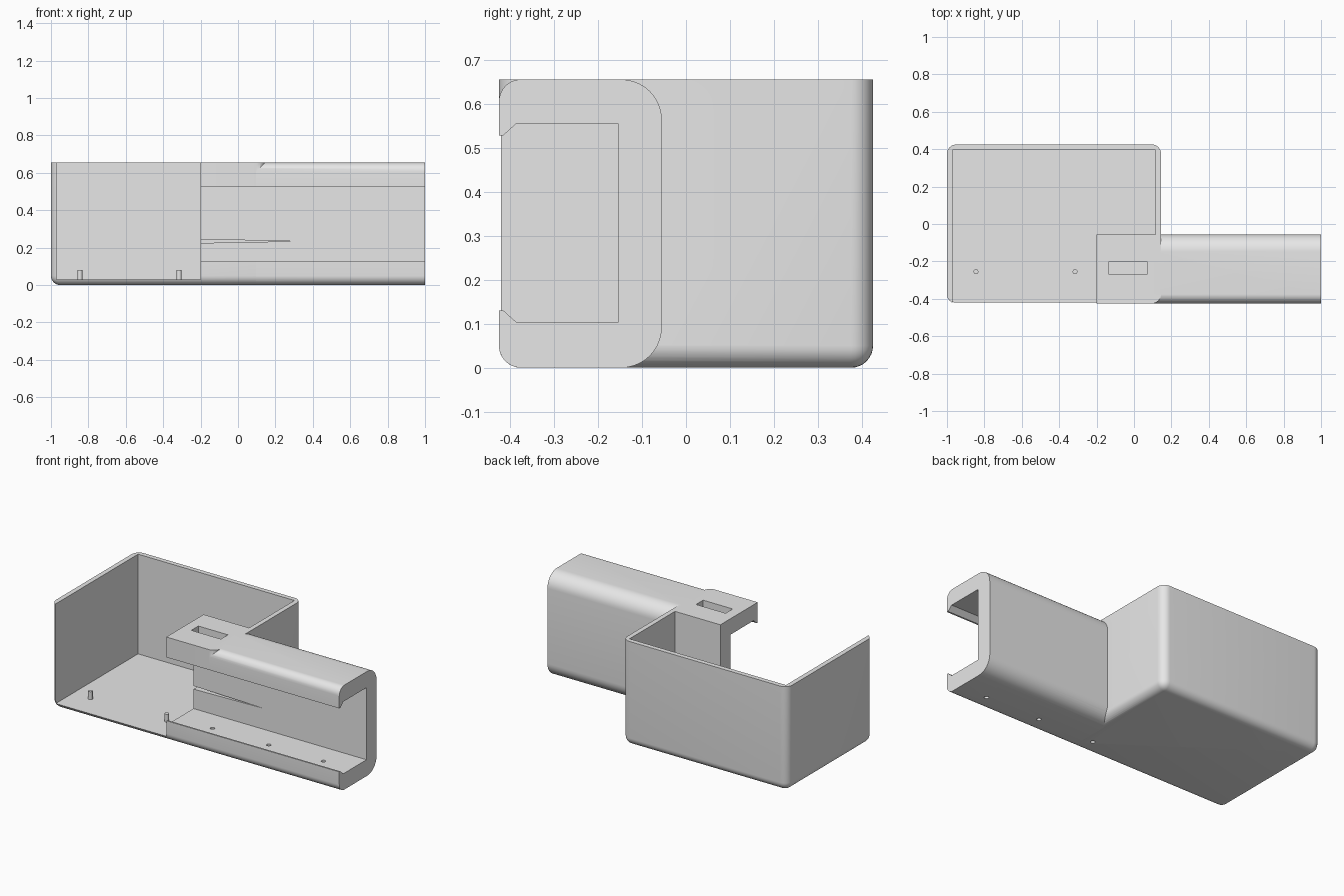
import bpy
import bmesh
from math import sin, cos, pi, radians
from mathutils import Vector

cube = bpy.data.objects.get("Cube")
if cube:
    bpy.data.objects.remove(cube, do_unlink=True)

# One plain grey for the whole model
grey = bpy.data.materials.new("plain_grey")
grey.use_nodes = True
colour = (0.8, 0.8, 0.8, 1)
grey.diffuse_color = colour
grey.node_tree.nodes["Principled BSDF"].inputs["Base Color"].default_value = colour

HEIGHT, FRONT, BACK = 0.655, -0.425, 0.425
LEFT, RIGHT = -1.0, 0.145
WALL, FILLET = 0.03, 0.05
RAIL_BACK, RAIL_END = -0.055, -0.2


def make_object(name, bm):
    bmesh.ops.recalc_face_normals(bm, faces=bm.faces)
    mesh = bpy.data.meshes.new(name)
    bm.to_mesh(mesh)
    bm.free()
    mesh.materials.append(grey)
    obj = bpy.data.objects.new(name, mesh)
    bpy.context.collection.objects.link(obj)
    return obj


def prism(name, points, offset):
    """Sweep a closed outline of 3D points along an offset."""
    bm = bmesh.new()
    face = bm.faces.new([bm.verts.new(p) for p in points])
    side = bmesh.ops.extrude_face_region(bm, geom=[face])["geom"]
    moved = [v for v in side if isinstance(v, bmesh.types.BMVert)]
    bmesh.ops.translate(bm, verts=moved, vec=Vector(offset))
    return make_object(name, bm)


def block(name, x0, x1, y0, y1, z0, z1):
    outline = [(x0, y0, z0), (x1, y0, z0), (x1, y1, z0), (x0, y1, z0)]
    return prism(name, outline, (0, 0, z1 - z0))


def cylinder(name, x, y, z0, z1, radius, sides=20):
    outline = [(x + radius * cos(2 * pi * i / sides),
                y + radius * sin(2 * pi * i / sides), z0) for i in range(sides)]
    return prism(name, outline, (0, 0, z1 - z0))


def combine(target, tool, operation):
    mod = target.modifiers.new(operation.lower(), "BOOLEAN")
    mod.operation, mod.solver, mod.object = operation, "EXACT", tool
    bpy.context.view_layer.objects.active = target
    bpy.ops.object.modifier_apply(modifier=mod.name)
    bpy.data.objects.remove(tool, do_unlink=True)


def arc(cy, cz, radius, start, steps=10):
    """Quarter circle in the YZ plane."""
    return [(cy + radius * cos(start + pi / 2 * i / steps),
             cz + radius * sin(start + pi / 2 * i / steps)) for i in range(steps + 1)]


# Tray: block with rounded upright and bottom edges
housing = block("housing", LEFT, RIGHT, FRONT, BACK, 0, HEIGHT)
bm = bmesh.new()
bm.from_mesh(housing.data)
edges = [e for e in bm.edges if min(v.co.z for v in e.verts) < HEIGHT / 2]
bmesh.ops.bevel(bm, geom=edges, offset=FILLET, offset_type="OFFSET",
                segments=8, profile=0.5, affect="EDGES")
bm.to_mesh(housing.data)
bm.free()

# Hollow, open at top and front, leaving the rail's inner end solid
inner_left, inner_right, inner_back = LEFT + WALL, RIGHT - WALL, BACK - WALL
plan = [(inner_left, -0.7), (RAIL_END, -0.7), (RAIL_END, RAIL_BACK),
        (inner_right, RAIL_BACK), (inner_right, inner_back), (inner_left, inner_back)]
combine(housing, prism("tray_hollow", [(x, y, WALL) for x, y in plan], (0, 0, 1)),
        "DIFFERENCE")

# Rail: long bar with rounded corners, larger at the back
R = 0.092
section = (arc(RAIL_BACK - R, HEIGHT - R, R, 0)
           + arc(FRONT + FILLET, HEIGHT - FILLET, FILLET, pi / 2)
           + arc(FRONT + FILLET, FILLET, FILLET, pi)
           + arc(RAIL_BACK - R, R, R, 1.5 * pi))
rail_start = RIGHT - FILLET + 0.001
combine(housing, prism("rail", [(rail_start, y, z) for y, z in section],
                       (1 - rail_start, 0, 0)), "UNION")

# Channel along the rail, with chamfered lips at the front
channel = [(-0.6, 0.13), (-0.415, 0.13), (-0.385, 0.103), (-0.155, 0.103),
           (-0.155, 0.555), (-0.385, 0.555), (-0.415, 0.528), (-0.6, 0.528)]
combine(housing, prism("channel", [(-0.3, y, z) for y, z in channel], (1.5, 0, 0)),
        "DIFFERENCE")

# Slot through the rail top
combine(housing, block("top_slot", -0.135, 0.07, -0.27, -0.2, 0.5, 0.8), "DIFFERENCE")

# Screw holes through the rail floor
for x in (0.04, 0.43, 0.81):
    combine(housing, cylinder("screw_hole", x, -0.31, -0.1, 0.2, 0.013), "DIFFERENCE")

# Tapered slit in the channel's back wall
slit = [(-0.25, -0.2, 0.224), (0.29, -0.2, 0.234), (-0.25, -0.2, 0.246)]
combine(housing, prism("wall_slit", slit, (0, 0.09, 0)), "DIFFERENCE")

# Locating pegs on the tray floor
pegs = [cylinder(name, x, -0.255, WALL - 0.01, 0.08, 0.013)
        for name, x in (("right_peg", -0.845), ("left_peg", -0.315))]

# Smooth fillets, sharp corners
bpy.ops.object.select_all(action="DESELECT")
for obj in [housing] + pegs:
    obj.select_set(True)
bpy.context.view_layer.objects.active = housing
bpy.ops.object.shade_smooth_by_angle(angle=radians(30))
